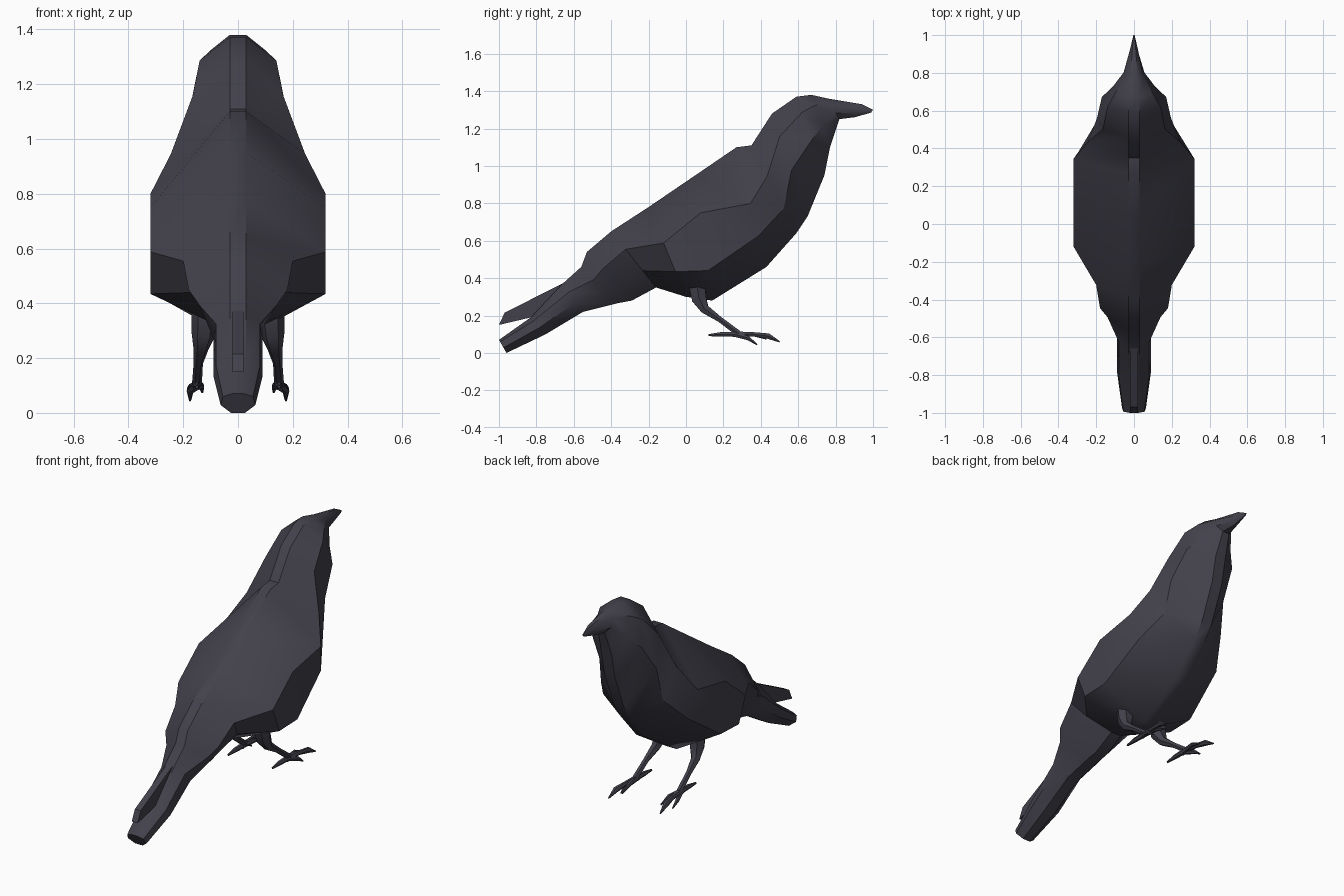
import bpy
import bmesh
import math
from mathutils import Vector

cube = bpy.data.objects.get("Cube")
if cube:
    bpy.data.objects.remove(cube, do_unlink=True)

# Single dark plumage colour
plumage = bpy.data.materials.new("dark_plumage")
plumage.use_nodes = True
colour = (0.055, 0.052, 0.07, 1)
plumage.diffuse_color = colour
shader = plumage.node_tree.nodes["Principled BSDF"]
shader.inputs["Base Color"].default_value = colour
shader.inputs["Roughness"].default_value = 0.8


def loft(name, rings, smooth_angle=35):
    """Skin a list of closed rings and cap both ends."""
    bm = bmesh.new()
    loops = [[bm.verts.new(p) for p in ring] for ring in rings]
    count = len(loops[0])
    for a, b in zip(loops, loops[1:]):
        for i in range(count):
            j = (i + 1) % count
            bm.faces.new((a[i], a[j], b[j], b[i]))
    bm.faces.new(loops[0])
    bm.faces.new(loops[-1])
    bmesh.ops.recalc_face_normals(bm, faces=bm.faces)
    mesh = bpy.data.meshes.new(name)
    bm.to_mesh(mesh)
    bm.free()
    mesh.materials.append(plumage)
    obj = bpy.data.objects.new(name, mesh)
    bpy.context.collection.objects.link(obj)
    bpy.ops.object.select_all(action="DESELECT")
    obj.select_set(True)
    bpy.context.view_layer.objects.active = obj
    bpy.ops.object.shade_smooth_by_angle(angle=math.radians(smooth_angle))
    return obj


def body_ring(top, bottom, upper, lower):
    """Eight-sided section; upper and lower are (half width, way down the section)."""
    t, b = Vector((0, *top)), Vector((0, *bottom))
    ridge = min(0.03, upper[0] * 0.4)
    keel = min(0.035, lower[0] * 0.4)
    half = [(ridge, 0), upper, lower, (keel, 1)]
    left = [t.lerp(b, f) + Vector((w, 0, 0)) for w, f in half]
    right = [Vector((-p.x, p.y, p.z)) for p in reversed(left)]
    return left + right


# Body from tail end to beak tip: back point, belly point, widths
sections = [
    ((-1, .07), (-.96, 0), (.055, .15), (.063, .6)),
    ((-.83, .19), (-.75, .1), (.08, .2), (.09, .6)),
    ((-.66, .37), (-.55, .22), (.08, .3), (.09, .65)),
    ((-.56, .46), (-.37, .265), (.14, .35), (.09, .75)),
    ((-.53, .54), (-.29, .28), (.18, .35), (.1, .75)),
    ((-.4, .65), (-.16, .35), (.2, .32), (.16, .7)),
    ((-.2, .78), (0, .3), (.32, .4), (.32, .72)),
    ((.05, .95), (.14, .28), (.32, .3), (.32, .76)),
    ((.27, 1.1), (.43, .46), (.32, .47), (.29, .74)),
    ((.35, 1.11), (.59, .64), (.245, .35), (.21, .72)),
    ((.46, 1.28), (.65, .73), (.165, .22), (.195, .55)),
    ((.59, 1.37), (.74, .95), (.14, .2), (.17, .55)),
    ((.67, 1.38), (.77, 1.1), (.1, .2), (.11, .6)),
    ((.76, 1.36), (.82, 1.25), (.05, .25), (.055, .7)),
    ((.94, 1.33), (.9, 1.26), (.02, .3), (.022, .7)),
    ((1, 1.3), (.99, 1.285), (.004, .3), (.004, .7)),
]
loft("body", [body_ring(*s) for s in sections])

# Thin upper tail feather above the main tail
outline = [(-1, .15), (-.97, .215), (-.66, .372), (-.6, .3), (-.83, .19)]
loft("upper_tail_feather", [[(x, y, z) for y, z in outline] for x in (-.02, .02)])


def limb(name, side, path, sides=6):
    """Tapered tube through (x, y, z, radius) points, mirrored by side."""
    points = [Vector((side * x, y, z)) for x, y, z, r in path]
    rings = []
    for i, p in enumerate(points):
        ahead = points[min(i + 1, len(points) - 1)]
        along = (ahead - points[max(i - 1, 0)]).normalized()
        across = Vector((1, 0, 0)) - along * along.x
        across.normalize()
        up = along.cross(across)
        ring = []
        for k in range(sides):
            a = math.tau * k / sides
            ring.append(p + (across * math.cos(a) + up * math.sin(a)) * path[i][3])
        rings.append(ring)
    loft(name, rings, 45)


# Legs and clawed toes
limb_paths = {
    "leg": [(.12, .06, .36, .05), (.125, .07, .29, .045), (.135, .1, .235, .028),
            (.145, .18, .18, .017), (.15, .28, .105, .018)],
    "middle_toe": [(.15, .25, .1, .018), (.16, .36, .1, .013), (.17, .44, .09, .017),
                   (.175, .5, .06, .004)],
    "outer_toe": [(.15, .26, .1, .016), (.175, .33, .08, .013), (.175, .38, .045, .004)],
    "inner_toe": [(.15, .26, .1, .016), (.135, .36, .1, .012), (.13, .43, .075, .004)],
    "back_toe": [(.15, .28, .1, .016), (.15, .19, .1, .014), (.15, .12, .095, .006)],
}
for side, label in ((1, "left"), (-1, "right")):
    for part, path in limb_paths.items():
        limb(label + "_" + part, side, path)
